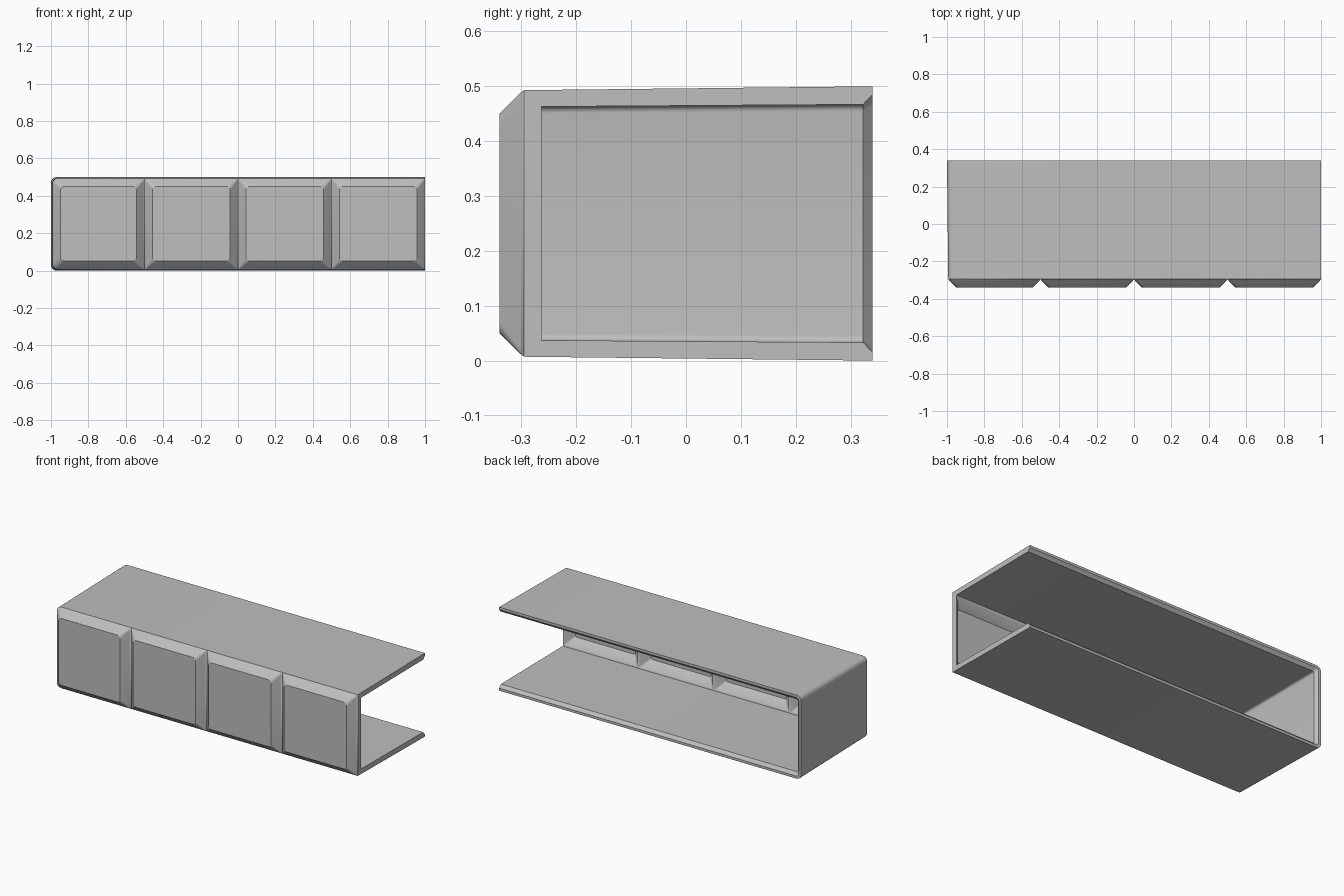
import bpy, bmesh, math

if "Cube" in bpy.data.objects:
    bpy.data.objects.remove(bpy.data.objects["Cube"])

grey = bpy.data.materials.new("plain grey")
grey.use_nodes = True
grey.diffuse_color = (0.52, 0.52, 0.52, 1)
grey.node_tree.nodes["Principled BSDF"].inputs["Base Color"].default_value = grey.diffuse_color

STEPS = 5
bm = bmesh.new()


def arc(cx, cz, r, start):
    """Quarter turn of points, counter-clockwise from a start angle."""
    return [(cx + r * math.cos(math.radians(start + 90 * i / STEPS)),
             cz + r * math.sin(math.radians(start + 90 * i / STEPS)))
            for i in range(STEPS + 1)]


def verts(points, y):
    return [bm.verts.new((x, y, z)) for x, z in points]


def loft(rings, closed):
    """Join neighbouring rings with quads."""
    for a, b in zip(rings, rings[1:]):
        n = len(a)
        for i in range(n if closed else n - 1):
            j = (i + 1) % n
            bm.faces.new((a[i], a[j], b[j], b[i]))


def cell_ring(x0, x1, z0, z1, y, left_r, right_r):
    points = (arc(x1 - right_r, z1 - right_r, right_r, 0)
              + arc(x0 + left_r, z1 - left_r, left_r, 90)
              + arc(x0 + left_r, z0 + left_r, left_r, 180)
              + arc(x1 - right_r, z0 + right_r, right_r, 270))
    return verts(points, y)


def panel_row(left, bottom, end_r, profile):
    """Four square pads; profile rows are (inset, y, corner radius)."""
    bounds = [left, -0.5, 0, 0.5, 1]
    for k, (x0, x1) in enumerate(zip(bounds, bounds[1:])):
        rings = []
        for inset, y, r in profile:
            left_r = max(r, end_r - inset) if k == 0 else r
            rings.append(cell_ring(x0 + inset, x1 - inset, bottom + inset,
                                   0.5 - bottom - inset, y, left_r, r))
        loft(rings, True)
        bm.faces.new(rings[0])


def sleeve_section(left, bottom, r, y):
    """C-shaped section, open towards +x."""
    top = 0.5 - bottom
    points = ([(1, top)] + arc(left + r, top - r, r, 90)
              + arc(left + r, bottom + r, r, 180) + [(1, bottom)])
    return verts(points, y)


# Raised outer pads and their matching hollows inside
panel_row(-0.993, 0.007, 0.03,
          [(0.043, -0.34, 0.022), (0.006, -0.303, 0.008), (0, -0.295, 0)])
panel_row(-0.965, 0.037, 0.012,
          [(0.05, -0.31, 0.012), (0.012, -0.268, 0.006), (0, -0.263, 0)])

# Top, bottom and end wall, with the chamfered rear lip
sleeve = [sleeve_section(*s) for s in (
    (-0.993, 0.007, 0.03, -0.295),
    (-1, 0, 0.03, 0.34),
    (-0.985, 0.015, 0.02, 0.34),
    (-0.968, 0.033, 0.012, 0.323),
    (-0.965, 0.037, 0.012, -0.263))]
loft(sleeve, False)

# Cut faces at the open end
bm.faces.new([s[0] for s in sleeve])
bm.faces.new([s[-1] for s in sleeve])
bm.faces.new((sleeve[0][0], sleeve[0][-1], sleeve[-1][-1], sleeve[-1][0]))

bmesh.ops.remove_doubles(bm, verts=bm.verts, dist=0.0001)
bmesh.ops.recalc_face_normals(bm, faces=bm.faces)
mesh = bpy.data.meshes.new("panelled_shell")
bm.to_mesh(mesh)
bm.free()
mesh.materials.append(grey)
shell = bpy.data.objects.new("panelled_shell", mesh)
bpy.context.collection.objects.link(shell)

bpy.ops.object.select_all(action='DESELECT')
shell.select_set(True)
bpy.context.view_layer.objects.active = shell
bpy.ops.object.shade_smooth_by_angle(angle=math.radians(30))
